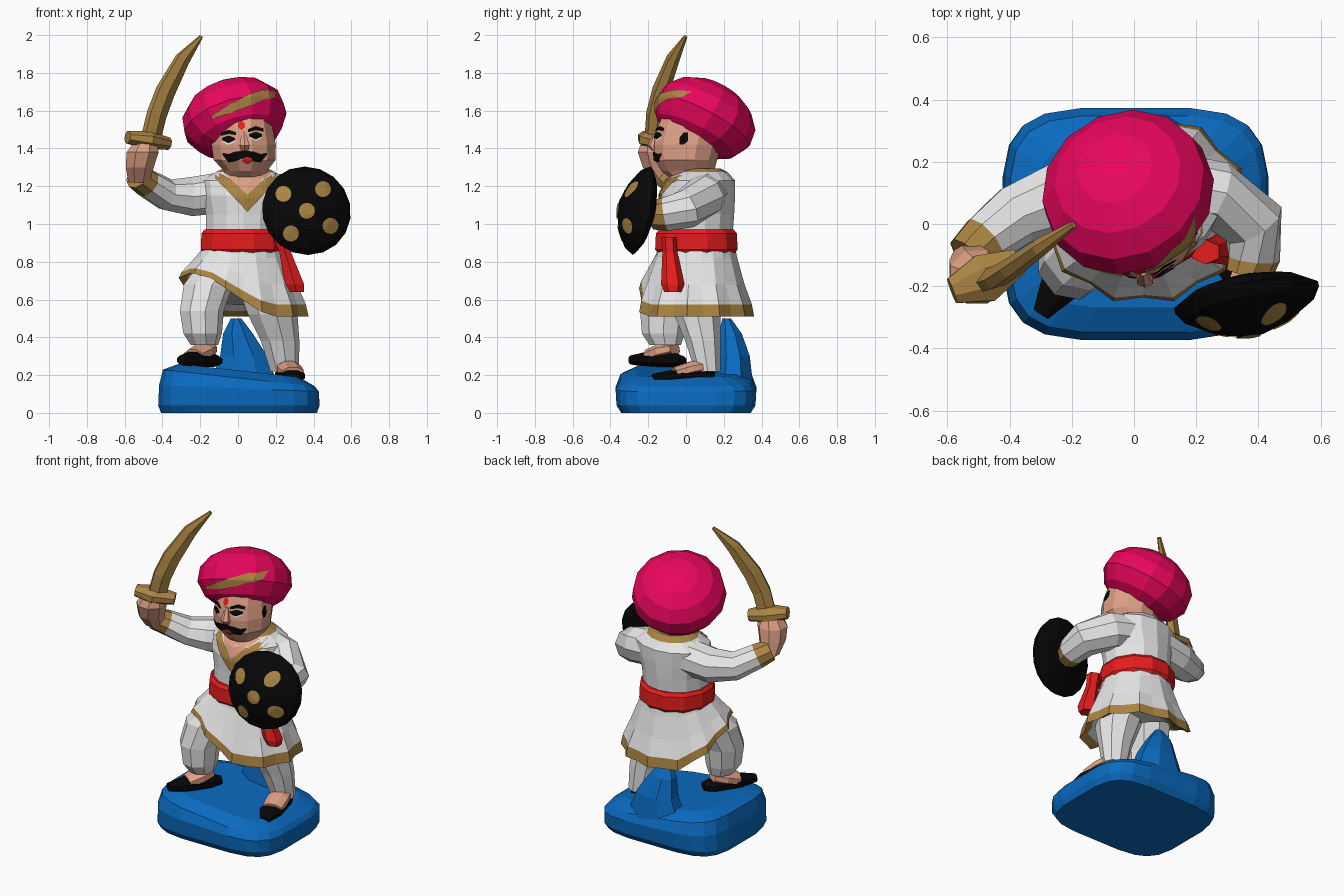
import bpy, bmesh, math
from mathutils import Vector
from mathutils.bvhtree import BVHTree


def material(name, rgb):
    m = bpy.data.materials.new(name)
    m.diffuse_color = (*rgb, 1)
    return m


WHITE = material("white cloth", (0.83, 0.83, 0.84))
PINK = material("magenta", (0.80, 0.002, 0.105))
BLUE = material("blue", (0.003, 0.145, 0.52))
RED = material("red", (0.78, 0.012, 0.012))
GOLD = material("gold", (0.40, 0.23, 0.055))
SKIN = material("skin", (0.73, 0.35, 0.235))
BLACK = material("black", (0.002, 0.002, 0.002))
Z, Y = Vector((0, 0, 1)), Vector((0, 1, 0))


def finish(name, bm, mats):
    me = bpy.data.meshes.new(name)
    bm.to_mesh(me)
    bm.free()
    for m in mats:
        me.materials.append(m)
    ob = bpy.data.objects.new(name, me)
    bpy.context.collection.objects.link(ob)
    return ob


def tube(name, pts, mats, n=10, ref=Z, axis=None, p=2, seg=None, warp=None):
    """Loft through rings (x, y, z, half width, half depth); seg = material per span."""
    bm = bmesh.new()
    P = [Vector(q[:3]) for q in pts]
    rings = []
    for i, q in enumerate(pts):
        t = axis or (P[min(i + 1, len(P) - 1)] - P[max(i - 1, 0)])
        t = t.normalized()
        side = t.cross(ref).normalized()
        up = side.cross(t)
        ring = []
        for k in range(n):
            a = 2 * math.pi * (k + 0.5) / n
            c, s = math.cos(a), math.sin(a)
            c = math.copysign(abs(c) ** (2 / p), c)
            s = math.copysign(abs(s) ** (2 / p), s)
            co = P[i] + side * c * q[3] + up * s * q[4]
            ring.append(bm.verts.new(warp(co, i, k) if warp else co))
        rings.append(ring)
    seg = seg or [0] * (len(pts) - 1)
    for i in range(len(pts) - 1):
        for k in range(n):
            j = (k + 1) % n
            f = bm.faces.new((rings[i][k], rings[i][j], rings[i + 1][j], rings[i + 1][k]))
            f.material_index = seg[i]
    for ring, s in ((rings[0], seg[0]), (rings[-1], seg[-1])):
        bm.faces.new(ring).material_index = s
    bmesh.ops.recalc_face_normals(bm, faces=bm.faces)
    return finish(name, bm, mats)


def paint(name, target, pts, mat, d=Y, lift=0.005):
    """Thin painted strip (u, z, half height) projected along d onto target."""
    me = target.data
    tree = BVHTree.FromPolygons([v.co for v in me.vertices], [p.vertices[:] for p in me.polygons])
    bm = bmesh.new()
    cols = []
    for a, b in zip(pts, pts[1:]):
        for s in range(4):
            cols.append([a[i] + (b[i] - a[i]) * s / 4 for i in range(3)])
    cols.append(pts[-1])
    grid = []
    for u, z, w in cols:
        col = []
        for r in range(5):
            h = z + w * (r / 2 - 1)
            o = Vector((u, 0, h)) if d.y else Vector((0, u, h))
            hit = tree.ray_cast(o - d * 3, d)[0]
            col.append(bm.verts.new(hit - d * lift) if hit else None)
        grid.append(col)
    for g, h in zip(grid, grid[1:]):
        for r in range(4):
            q = (g[r], h[r], h[r + 1], g[r + 1])
            if all(q):
                f = bm.faces.new(q)
                f.normal_update()
                if f.normal.dot(d) > 0:
                    f.normal_flip()
    return finish(name, bm, [mat])


def disc(name, target, x, z, r, mat):
    a = [math.pi * i / 8 for i in range(9)]
    paint(name, target, [(x - r * math.cos(t), z, r * math.sin(t) + 0.0005) for t in a], mat)


# Base with sloping top, and the rock behind the legs
tube("base", [(.005, 0, 0, .415, .345), (.005, 0, .04, .43, .37), (.005, 0, .13, .425, .375),
              (.005, 0, .185, .405, .35), (.005, 0, .225, .32, .27)], [BLUE], 20, Y, Z, 4.2,
     warp=lambda c, i, k: c - Z * (.11 * c.x if i > 2 else .04 * c.x if i == 2 else 0))
tube("rock", [(.03, .25, .14, .2, .115), (.03, .25, .3, .135, .095), (.0, .235, .42, .085, .065),
              (-.01, .215, .5, .03, .025)], [BLUE], 8, Y, Z)

# Legs, ankles and shoes
tube("raised_leg", [(-.08, .0, .78, .14, .14), (-.16, -.07, .68, .135, .145), (-.195, -.115, .54, .12, .13),
                    (-.19, -.12, .42, .105, .115), (-.18, -.11, .36, .075, .085)], [WHITE], 9, Y, Z)
tube("standing_leg", [(.12, .06, .72, .15, .14), (.18, .06, .52, .135, .125), (.22, .09, .38, .105, .095),
                      (.245, .115, .22, .078, .068)], [WHITE], 9, Y, Z)
tube("raised_foot", [(-.15, -.06, .34, .05, .04), (-.19, -.12, .325, .075, .045), (-.235, -.19, .3, .065, .04)],
     [SKIN], 8)
tube("standing_foot", [(.255, .12, .25, .05, .04), (.27, .03, .235, .07, .04), (.29, -.06, .21, .065, .035)],
     [SKIN], 8)
tube("raised_shoe", [(-.11, -.02, .275, .04, .025), (-.15, -.07, .28, .07, .04), (-.24, -.2, .283, .07, .043),
                     (-.3, -.29, .28, .03, .025)], [BLACK], 8)
tube("standing_shoe", [(.255, .15, .205, .04, .02), (.26, .08, .205, .07, .025), (.29, -.08, .195, .072, .032),
                       (.315, -.175, .185, .03, .022)], [BLACK], 8)


# Pleated tunic skirt, hem lifted over the raised knee
def pleat(c, i, k):
    d = Vector((c.x - .03, c.y - .05, 0))
    lift = .225 * max(0, d.normalized().dot(Vector((-.86, -.51, 0)))) ** 1.5
    t = (.9 - c.z) / .38
    w = 1 + (.035 if k % 2 else -.045) * t
    return Vector((.03 + d.x * w, .05 + d.y * w, c.z + lift * max(0, t)))


tube("tunic_skirt", [(.03, .055, .9, .2, .2), (.03, .055, .82, .225, .215), (.03, .05, .68, .28, .255),
                     (.03, .05, .575, .323, .29), (.03, .05, .51, .335, .3), (.03, .05, .54, .29, .255),
                     (.03, .05, .57, .24, .2)],
     [WHITE, GOLD], 22, Y, Z, seg=[0, 0, 0, 1, 1, 0], warp=pleat)

# Torso, belt and sash tail
torso = tube("torso", [(.025, .055, .92, .2, .19), (.03, .06, 1.05, .205, .195), (.04, .06, 1.15, .235, .2),
                       (.04, .075, 1.23, .24, .185), (.04, .08, 1.275, .16, .14), (.04, .07, 1.295, .12, .11)],
             [WHITE, GOLD], 14, Y, Z, seg=[0, 0, 0, 0, 1])
tube("belt", [(.025, .055, .845, .215, .21), (.025, .055, .865, .23, .226), (.025, .055, .95, .226, .222),
              (.025, .055, .97, .21, .205)], [RED], 12, Y, Z)
tube("sash_tail", [(.23, -.09, .93, .05, .04), (.25, -.085, .85, .036, .04), (.3, -.07, .68, .058, .062),
                   (.31, -.07, .64, .045, .045)], [RED], 6, Y, Z)
paint("collar_skin", torso, [(-.07, 1.27, .004), (.05, 1.215, .06), (.17, 1.27, .004)], SKIN, lift=.006)
paint("collar_trim", torso, [(-.12, 1.262, .022), (-.03, 1.19, .04), (.05, 1.11, .045), (.13, 1.19, .04),
                             (.22, 1.262, .022)], GOLD, lift=.009)

# Arms, cuffs and hands
tube("raised_arm", [(-.06, .1, 1.17, .12, .11), (-.25, .085, 1.145, .115, .105), (-.38, .03, 1.155, .1, .085),
                    (-.48, -.05, 1.215, .085, .075), (-.535, -.105, 1.25, .075, .065)],
     [WHITE, GOLD], 9, seg=[0, 0, 0, 1])
tube("raised_hand", [(-.525, -.11, 1.22, .06, .06), (-.52, -.15, 1.3, .08, .085), (-.505, -.17, 1.38, .092, .092),
                     (-.49, -.175, 1.44, .06, .065)], [SKIN], 8, Y, Z)
tube("shield_arm", [(.12, .11, 1.17, .12, .11), (.26, .095, 1.145, .11, .115), (.385, .0, 1.08, .105, .105),
                    (.385, -.11, 1.05, .085, .09), (.365, -.17, 1.05, .075, .08)],
     [WHITE, GOLD], 9, seg=[0, 0, 0, 1])
tube("shield_hand", [(.37, -.15, 1.05, .055, .06), (.35, -.22, 1.06, .06, .065)], [SKIN], 8)

# Curved sword
tube("sword_guard", [(-.585, -.215, 1.46, .045, .035), (-.48, -.175, 1.445, .085, .05),
                     (-.37, -.12, 1.425, .045, .035)], [GOLD], 8)
tube("sword_blade", [(-.465, -.175, 1.44, .06, .036), (-.43, -.165, 1.58, .061, .036),
                     (-.385, -.135, 1.7, .06, .034), (-.295, -.07, 1.87, .045, .028),
                     (-.195, -.002, 1.992, .01, .012)], [GOLD], 6, Vector((-.6, .8, 0)))

# Domed shield with painted bosses
nrm = Vector((.18, -.96, .2)).normalized()
cen = Vector((.362, -.235, 1.07))
shield = tube("shield", [(*(cen + nrm * h), r, r) for h, r in
                         ((-.06, .08), (-.035, .18), (0, .239), (.04, .215), (.09, .135), (.122, .045))],
              [BLACK], 18, Z, nrm)
for x, z in ((.24, 1.16), (.45, 1.185), (.365, 1.07), (.28, .95), (.49, .99)):
    disc("shield_boss", shield, x, z, .042, GOLD)

# Head and nose
head = tube("head", [(.04, .05, 1.22, .11, .11), (.04, .01, 1.28, .118, .145), (.035, .0, 1.34, .17, .17),
                     (.03, .01, 1.42, .176, .185), (.03, .03, 1.5, .16, .192), (.02, .05, 1.6, .15, .17)],
            [SKIN], 12, Y, Z)
tube("nose", [(.03, -.155, 1.49, .012, .012), (.035, -.18, 1.415, .03, .025), (.035, -.165, 1.39, .022, .018)],
     [SKIN], 6, Y, Z)

# Painted face
for s in (-1, 1):
    cx, dz = .022 + .072 * s, .01 * (s + 1)
    paint("eye_white", head, [(cx - .034, 1.44 + dz, .003), (cx, 1.438 + dz, .02), (cx + .034, 1.44 + dz, .003)],
          WHITE, lift=.004)
    paint("eye", head, [(cx - .036, 1.45 + dz, .006), (cx, 1.448 + dz, .02), (cx + .034, 1.45 + dz, .006)],
          BLACK, lift=.007)
    paint("eyebrow", head, [(cx - .04, 1.474 + dz, .008), (cx, 1.488 + dz, .011), (cx + .04, 1.478 + dz, .008)],
          BLACK)
    paint("moustache", head, [(.035, 1.37, .018), (.035 + .05 * s, 1.357, .026), (.035 + .085 * s, 1.348, .022),
                              (.035 + .118 * s, 1.372, .005)], BLACK, lift=.008)
    paint("sideburn", head, [(-.034, 1.44, .018), (-.012, 1.452, .032), (.01, 1.462, .022)], BLACK,
          Vector((-s, 0, 0)))
paint("lips", head, [(.025, 1.338, .008), (.05, 1.336, .02), (.075, 1.338, .008)], RED, lift=.009)
paint("forehead_mark", head, [(0, 1.522, .01), (.018, 1.522, .025), (.036, 1.522, .01)], RED)

# Tilted turban with gold band
tilt = Vector((-.25, .45, .86)).normalized()
tc = Vector((-.02, .1, 1.56))
turban = tube("turban", [(*(tc + tilt * .195 * math.sin(a)), .283 * math.cos(a), .283 * math.cos(a))
                         for a in (math.radians(v) for v in (-58, -35, -8, 18, 42, 64, 82))],
              [PINK], 14, Y, tilt)
paint("turban_band", turban, [(-.14, 1.565, .008), (-.05, 1.607, .024), (.05, 1.652, .032), (.13, 1.683, .028),
                              (.2, 1.688, .016)], GOLD, lift=.008)
